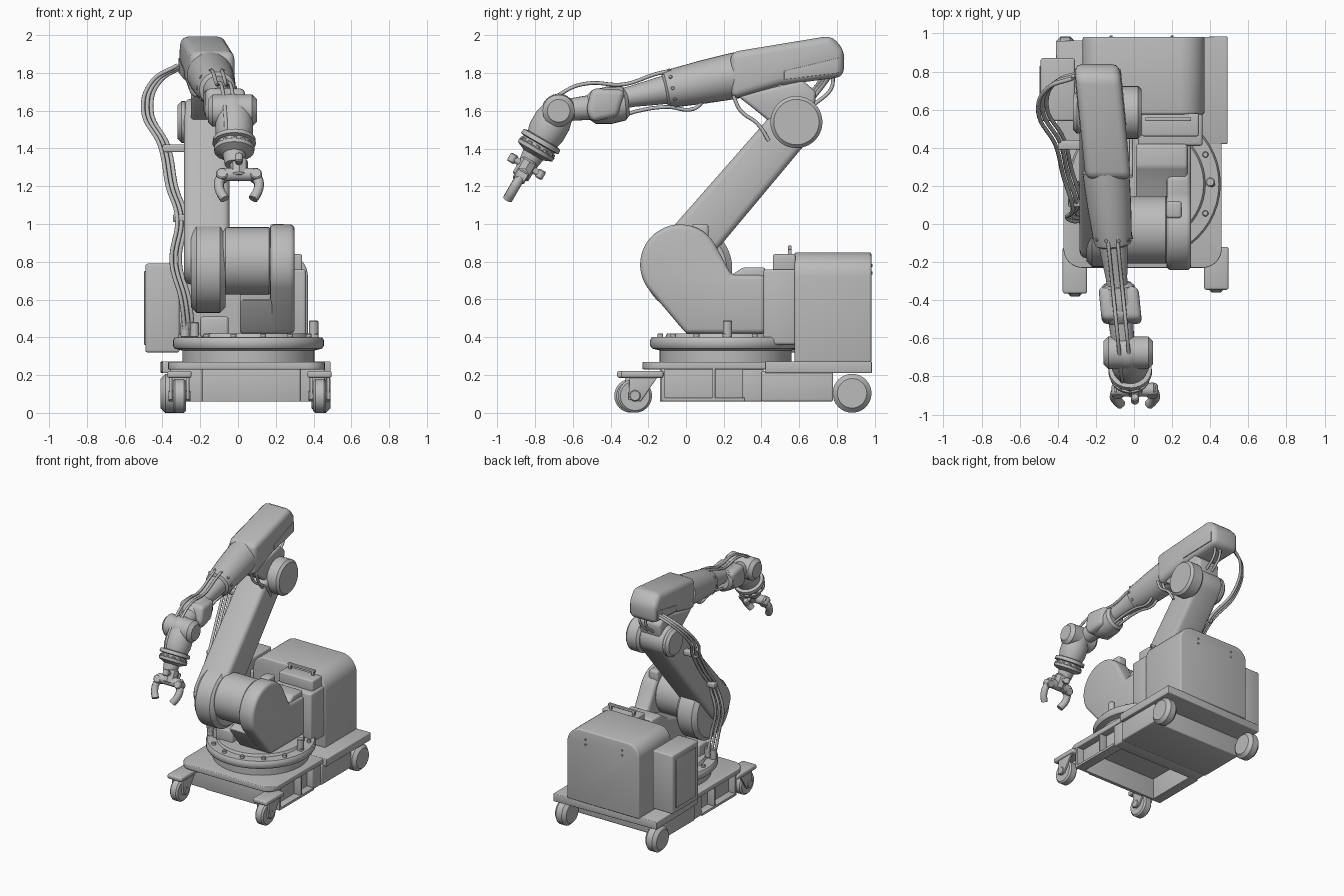
import bpy, bmesh
from math import sin, cos, pi, acos, atan2, radians
from mathutils import Vector

if "Cube" in bpy.data.objects:
    bpy.data.objects.remove(bpy.data.objects["Cube"])

grey = bpy.data.materials.new("machine grey")
grey.use_nodes = True
grey.diffuse_color = (0.5, 0.5, 0.5, 1)
grey.node_tree.nodes["Principled BSDF"].inputs["Base Color"].default_value = (0.5, 0.5, 0.5, 1)
made = []


def finish(name, bm, bevel=0, segments=3):
    bmesh.ops.recalc_face_normals(bm, faces=bm.faces)
    if bevel:
        sharp = [e for e in bm.edges if e.calc_face_angle(0) > 0.6]
        bmesh.ops.bevel(bm, geom=sharp, offset=bevel, segments=segments,
                        profile=0.5, affect='EDGES', clamp_overlap=True)
    mesh = bpy.data.meshes.new(name)
    bm.to_mesh(mesh)
    bm.free()
    mesh.materials.append(grey)
    ob = bpy.data.objects.new(name, mesh)
    bpy.context.collection.objects.link(ob)
    made.append(ob)
    return ob


PLACE = {'x': lambda p, t: (t, p[0], p[1]), 'y': lambda p, t: (p[0], t, p[1]), 'z': lambda p, t: (p[0], p[1], t)}


def prism(name, points, a, b, axis='x', bevel=0, shear=False):
    """Extrude a flat outline from a to b along one axis."""
    bm = bmesh.new()
    lo = [bm.verts.new(PLACE[axis](p, a)) for p in points]
    hi = [bm.verts.new(PLACE[axis](p, b)) for p in points]
    bm.faces.new(lo)
    bm.faces.new(hi)
    for i in range(len(points)):
        j = (i + 1) % len(points)
        bm.faces.new((lo[i], lo[j], hi[j], hi[i]))
    if shear:
        for v in bm.verts:
            v.co.x += arm(v.co.y, 0).x
    return finish(name, bm, bevel)


def box(name, x, y, z, bevel=0.008):
    return prism(name, [(x[0], y[0]), (x[1], y[0]), (x[1], y[1]), (x[0], y[1])], z[0], z[1], 'z', bevel)


def turned(name, start, toward, rings, sides=32):
    """Turn (distance, radius) rings around the axis from start toward a point."""
    start, axis = Vector(start), (Vector(toward) - Vector(start)).normalized()
    u = axis.orthogonal().normalized()
    w = axis.cross(u)
    bm = bmesh.new()
    loops = [[bm.verts.new(start + axis * t + (u * cos(2 * pi * i / sides) + w * sin(2 * pi * i / sides)) * r)
              for i in range(sides)] for t, r in rings]
    bm.faces.new(loops[0])
    bm.faces.new(loops[-1])
    for p, q in zip(loops, loops[1:]):
        for i in range(sides):
            j = (i + 1) % sides
            bm.faces.new((p[i], p[j], q[j], q[i]))
    return finish(name, bm)


def rod(name, p, q, r, edge=0.01, sides=32):
    n = (Vector(q) - Vector(p)).length
    return turned(name, p, q, [(0, r - edge), (edge, r), (n - edge, r), (n, r - edge)], sides)


def ball(name, c, r):
    c = Vector(c)
    rings = [(r - r * cos(pi * k / 14), max(r * sin(pi * k / 14), 0.001)) for k in range(15)]
    return turned(name, c - Vector((r, 0, 0)), c, rings, 28)


def tube(name, points, r):
    cu = bpy.data.curves.new(name, 'CURVE')
    cu.dimensions = '3D'
    cu.bevel_depth, cu.bevel_resolution, cu.resolution_u = r, 2, 8
    cu.use_fill_caps = True
    sp = cu.splines.new('BEZIER')
    sp.bezier_points.add(len(points) - 1)
    for bp, p in zip(sp.bezier_points, points):
        bp.co = p
        bp.handle_left_type = bp.handle_right_type = 'AUTO'
    cu.materials.append(grey)
    bpy.context.collection.objects.link(bpy.data.objects.new(name, cu))


def arc(c, r, a, b, n=24):
    return [(c[0] + r * cos(radians(a + (b - a) * i / n)), c[1] + r * sin(radians(a + (b - a) * i / n)))
            for i in range(n + 1)]


def arm(y, z, dx=0):
    """Point on the slightly yawed forearm centre plane."""
    return Vector((-0.12 - 0.1 * y + dx, y, z))


# Chassis: rounded front deck, open underside, side bays with fins
prism("front_deck", arc((-0.27, -0.13), 0.1, 180, 270, 8) + arc((0.36, -0.13), 0.1, 270, 360, 8)
      + [(0.46, 0.6), (-0.37, 0.6)], 0.23, 0.27, 'z', 0.006)
prism("rear_deck", [(-0.4, 0.42), (0.49, 0.42), (0.49, 0.985), (-0.41, 0.96)], 0.21, 0.272, 'z', 0.006)
box("rear_body", (-0.36, 0.46), (0.4, 0.78), (0.06, 0.22), 0.01)
box("mid_body", (-0.35, 0.45), (0.3, 0.41), (0.06, 0.235))
box("front_wall", (-0.36, 0.46), (-0.13, -0.11), (0.06, 0.235), 0.004)
box("front_panel", (-0.19, 0.33), (-0.138, -0.125), (0.06, 0.24), 0.003)
for name, inner, outer in (("right", -0.29, -0.36), ("left", 0.39, 0.46)):
    lo, hi = sorted((inner, outer))
    box(name + "_bay_wall", (inner - 0.01, inner + 0.01), (-0.12, 0.31), (0.06, 0.235), 0.003)
    box(name + "_bay_sill", (lo, hi), (-0.12, 0.31), (0.06, 0.08), 0.003)
    box(name + "_bay_fin", (lo, hi), (0.14, 0.155), (0.07, 0.235), 0.003)

# Casters in front, plain wheels behind
for name, x, y, rear in (("right", -0.31, -0.29, -0.36), ("left", 0.432, -0.27, 0.44)):
    box(name + "_caster_plate", (x - 0.064, x + 0.064), (y - 0.075, -0.12), (0.185, 0.222), 0.012)
    rod(name + "_front_wheel", (x - 0.035, y, 0.09), (x + 0.035, y, 0.09), 0.09, 0.012)
    rod(name + "_front_axle", (x - 0.058, y, 0.09), (x + 0.058, y, 0.09), 0.03, 0.005, 16)
    for s in (-1, 1):
        fx = x + s * 0.045
        prism(name + "_caster_fork", [(y - 0.035, 0.07), (y + 0.03, 0.06), (y + 0.12, 0.19), (y - 0.03, 0.19)],
              fx - 0.008, fx + 0.008, 'x', 0.004)
    rod(name + "_rear_wheel", (rear - 0.05, 0.88, 0.103), (rear + 0.05, 0.88, 0.103), 0.103, 0.025)

# Rear cabinet with rounded shoulders, and side control box
prism("cabinet", [(-0.27, 0.265), (0.37, 0.265)] + arc((0.24, 0.72), 0.13, 0, 90, 10)
      + arc((-0.17, 0.75), 0.1, 90, 180, 8), 0.575, 0.982, 'y', 0.012)
for x in (-0.12, 0.2):
    for z in (0.74, 0.78):
        rod("cabinet_screw", (x, 0.975, z), (x, 0.988, z), 0.008, 0.002, 10)
box("side_box", (-0.49, -0.31), (0.54, 0.87), (0.32, 0.79), 0.012)
box("side_box_cover", (-0.497, -0.485), (0.58, 0.83), (0.36, 0.75), 0.003)
box("side_box_mount", (-0.34, -0.26), (0.6, 0.8), (0.35, 0.7))

# Turntable
cx, cy = 0.055, 0.21
turned("turntable", (cx, cy, 0.26), (cx, cy, 1),
       [(0, 0.37), (0.01, 0.35), (0.07, 0.35), (0.08, 0.39), (0.095, 0.4), (0.125, 0.4), (0.14, 0.39),
        (0.142, 0.32), (0.16, 0.31)], 48)
for i in range(14):
    a = 2 * pi * i / 14
    p = Vector((cx + 0.355 * cos(a), cy + 0.355 * sin(a), 0.39))
    rod("turntable_bolt", p, p + Vector((0, 0, 0.03)), 0.016, 0.004, 12)
rod("turntable_post", (0.4, 0.22, 0.39), (0.4, 0.22, 0.49), 0.025, 0.006, 16)
box("cable_connector", (-0.2, -0.05), (0.0, 0.12), (0.4, 0.51), 0.015)
for x in (-0.28, -0.23):
    rod("cable_socket", (x, 0.05, 0.4), (x, 0.05, 0.48), 0.024, 0.005, 16)

# Shoulder: upright, motor and rear block
sh = (-0.03, 0.785)
prism("shoulder_upright", arc(sh, 0.213, 25, 215) + [(0, 0.42), (0.42, 0.42), (0.42, 0.73), (0.24, 0.73)],
      0.17, 0.3, 'x', 0.025)
prism("shoulder_base", [(-0.14, 0.6), (0, 0.42), (0.42, 0.42), (0.42, 0.77), (0.3, 0.77), (0.2, 0.7)],
      0.01, 0.28, 'x', 0.015)
rod("shoulder_motor", (-0.08, -0.03, 0.805), (0.18, -0.03, 0.805), 0.178, 0.015, 48)
box("shoulder_lug", (0.17, 0.25), (0.03, 0.12), (0.9, 1.0), 0.015)
box("rear_block", (0.02, 0.36), (0.41, 0.585), (0.36, 0.76), 0.015)
box("rear_block_cap", (0.04, 0.34), (0.46, 0.58), (0.74, 0.84), 0.01)
box("lift_handle", (0.06, 0.3), (0.54, 0.56), (0.865, 0.885), 0.005)
for x in (0.08, 0.28):
    box("handle_foot", (x - 0.01, x + 0.01), (0.54, 0.56), (0.83, 0.875), 0.003)

# Lower link with shoulder disc and elbow
a, b, r1, r2 = Vector((-0.05, 0.81)), Vector((0.58, 1.545)), 0.13, 0.118
t = atan2(b.y - a.y, b.x - a.x) * 180 / pi
beta = acos((r1 - r2) / (b - a).length) * 180 / pi
prism("lower_link", arc(a, r1, t + beta, t + 360 - beta) + arc(b, r2, t - beta, t + beta), -0.285, -0.045, 'x', 0.035)
rod("link_shoulder_disc", (-0.25, 0.01, 0.765), (-0.065, 0.01, 0.765), 0.235, 0.03, 48)
el = (0.585, 1.54)
rod("elbow_motor", (-0.08, *el), (0.04, *el), 0.138, 0.018, 40)
rod("elbow_cap", (-0.32, *el), (-0.26, *el), 0.11, 0.02, 32)

# Forearm housing, bracket and tube
prism("elbow_bracket", [(0.27, 1.68), (0.62, 1.76), (0.69, 1.7), (0.68, 1.6), (0.6, 1.46), (0.47, 1.52),
                        (0.36, 1.61)], -0.25, -0.06, 'x', 0.02)
prism("forearm_housing", [(0.235, 1.91), (0.77, 1.998), (0.84, 1.92), (0.835, 1.78), (0.5, 1.735), (0.24, 1.66)],
      -0.11, 0.128, 'x', 0.04, True)
for edge in (-0.11, 0.128):
    prism("housing_side_cover", [(0.52, 1.765), (0.81, 1.8), (0.81, 1.88), (0.52, 1.81)],
          edge - 0.004, edge + 0.004, 'x', 0.002, True)
turned("forearm_tube", arm(0.28, 1.79), arm(-0.34, 1.665),
       [(0, 0.122), (0.08, 0.12), (0.2, 0.114), (0.36, 0.102), (0.395, 0.095), (0.405, 0.075), (0.44, 0.072),
        (0.58, 0.056), (0.66, 0.054)])
fd = (arm(-0.34, 1.665) - arm(0.28, 1.79)).normalized()
side = Vector((1, 0, 0))
rise = side.cross(fd).normalized()
for k in range(10):
    ray = side * cos(2 * pi * k / 10) + rise * sin(2 * pi * k / 10)
    p = arm(-0.07, 1.72) + ray * 0.09
    rod("forearm_screw", p, p + ray * 0.018, 0.01, 0.003, 10)

# Wrist blocks
turned("wrist_roll", arm(-0.31, 1.64), arm(-0.62, 1.605),
       [(0, 0.07), (0.02, 0.09), (0.1, 0.1), (0.18, 0.09), (0.21, 0.065), (0.3, 0.06)], 24)
prism("wrist_roll_block", [(-0.32, 1.71), (-0.5, 1.72), (-0.53, 1.6), (-0.5, 1.54), (-0.36, 1.57)],
      -0.1, 0.11, 'x', 0.03, True)
wc = Vector((-0.03, -0.675, 1.6))
ball("wrist_ball", wc, 0.09)
rod("wrist_pivot", wc - side * 0.13, wc + side * 0.13, 0.085, 0.025)

# Hand: tapered body, bolted flange, palm and curled fingers
d = Vector((0, -0.5, -0.866))
n = d.cross(side)
h0 = Vector((-0.02, -0.675, 1.6))
turned("hand_body", h0, h0 + d, [(0, 0.085), (0.06, 0.1), (0.13, 0.1), (0.17, 0.09), (0.175, 0.112), (0.2, 0.115),
                                 (0.205, 0.095), (0.225, 0.095), (0.23, 0.108), (0.25, 0.105), (0.27, 0.06),
                                 (0.33, 0.05)])
for k in range(12):
    p = h0 + d * 0.213 + (side * cos(pi * k / 6) + n * sin(pi * k / 6)) * 0.088
    rod("flange_bolt", p, p + d * 0.022, 0.016, 0.004, 10)
g = h0 + d * 0.34 + side * 0.025
rod("palm", g - d * 0.04, g + d * 0.07, 0.048, 0.01, 8)
rod("knuckle_bar", g - side * 0.11 + d * 0.05, g + side * 0.11 + d * 0.05, 0.036, 0.012, 12)
rod("cross_bar", g - n * 0.09, g + n * 0.09, 0.018, 0.005, 12)
for s in (-1, 1):
    rod("cross_bar_end", g + n * s * 0.085 - d * 0.025, g + n * s * 0.085 + d * 0.025, 0.022, 0.006, 12)
    rod("finger_hinge", g + side * s * 0.09 + d * 0.06 - n * 0.035, g + side * s * 0.09 + d * 0.06 + n * 0.035,
        0.032, 0.006, 14)
    tube("finger", [g + side * s * x + d * k for x, k in ((0.085, 0.05), (0.105, 0.1), (0.1, 0.15), (0.075, 0.2))],
         0.027)

# Cable bundles
for k in range(3):
    o = Vector((0.022 * (k - 1), 0.016 * (k - 1), 0))
    tube("side_cable", [Vector(p) + o for p in (
        (-0.3, 0.78, 1.84), (-0.43, 0.73, 1.76), (-0.48, 0.6, 1.6), (-0.39, 0.43, 1.41), (-0.35, 0.27, 1.2),
        (-0.3, 0.1, 1.02), (-0.33, 0.05, 0.8), (-0.28, 0.03, 0.6), (-0.26, 0.05, 0.44))], 0.011)
for x, y, z in ((-0.4, 0.42, 1.4), (-0.345, 0.12, 1.03)):
    box("cable_clamp", (x, -0.25), (y - 0.03, y + 0.02), (z - 0.02, z + 0.02))
for dx in (-0.025, 0.025):
    tube("wrist_cable", [arm(y, z, dx) for y, z in (
        (0.0, 1.82), (-0.14, 1.8), (-0.33, 1.74), (-0.52, 1.745), (-0.63, 1.71), (-0.8, 1.56), (-0.84, 1.44))], 0.01)
    tube("under_cable", [arm(y, z, dx) for y, z in (
        (0.1, 1.66), (0.04, 1.61), (-0.1, 1.62), (-0.25, 1.6), (-0.4, 1.55))], 0.01)
    tube("elbow_cable", [(dx - 0.04, y, z) for y, z in ((0.25, 1.68), (0.29, 1.6), (0.38, 1.53), (0.44, 1.44))], 0.01)
    tube("rear_cable", [(dx - 0.16, y, z) for y, z in ((0.78, 1.79), (0.77, 1.72), (0.7, 1.65), (0.62, 1.6))], 0.01)

# Smooth shading with crisp edges
bpy.ops.object.select_all(action='DESELECT')
for ob in made:
    ob.select_set(True)
bpy.context.view_layer.objects.active = made[0]
bpy.ops.object.shade_smooth_by_angle(angle=radians(35))
